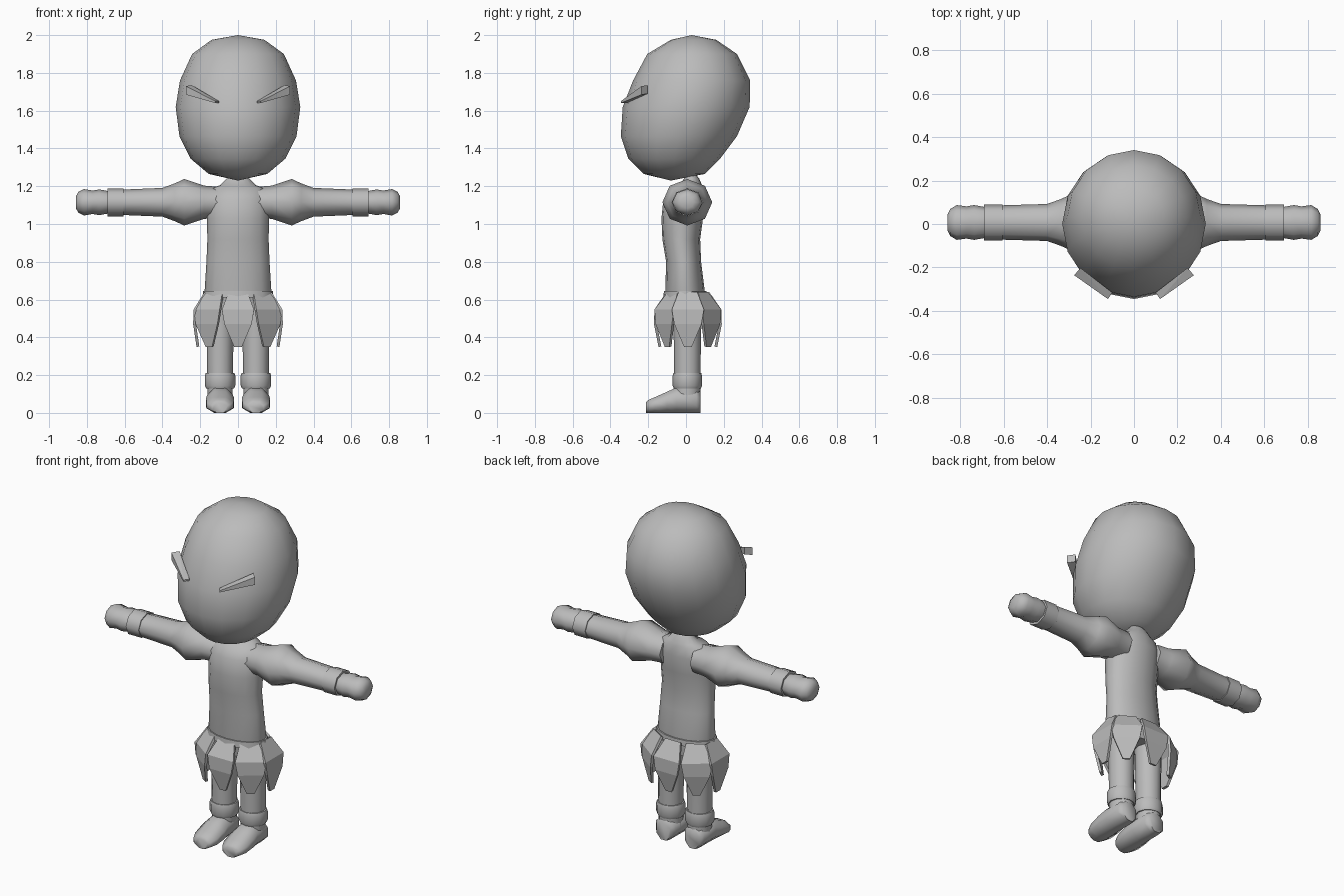
import bpy, bmesh
from math import sin, cos, pi, radians
from mathutils import Vector

cube = bpy.data.objects.get("Cube")
if cube:
    bpy.data.objects.remove(cube, do_unlink=True)

# One plain grey clay material
grey = bpy.data.materials.new("clay_grey")
grey.use_nodes = True
colour = (0.5, 0.5, 0.5, 1)
grey.diffuse_color = colour
grey.node_tree.nodes["Principled BSDF"].inputs["Base Color"].default_value = colour


def finish(name, bm, smooth_angle=None, mirror=False):
    """Turn a bmesh into a linked, shaded object."""
    bmesh.ops.remove_doubles(bm, verts=bm.verts[:], dist=0.0005)
    bmesh.ops.recalc_face_normals(bm, faces=bm.faces[:])
    mesh = bpy.data.meshes.new(name)
    bm.to_mesh(mesh)
    bm.free()
    mesh.materials.append(grey)
    obj = bpy.data.objects.new(name, mesh)
    bpy.context.collection.objects.link(obj)
    if smooth_angle:
        bpy.ops.object.select_all(action='DESELECT')
        obj.select_set(True)
        bpy.context.view_layer.objects.active = obj
        bpy.ops.object.shade_smooth_by_angle(angle=radians(smooth_angle))
    if mirror:
        obj.modifiers.new("mirror", 'MIRROR')
    return obj


def loft(name, axis, rings, sides, mirror=False, phase=0.0, smooth_angle=60):
    """Skin elliptical rings (position, centre a, radius a, centre b, radius b)."""
    bm = bmesh.new()
    loops = []
    grow = 1 / cos(phase * 2 * pi / sides)
    for t, ca, ra, cb, rb in rings:
        loop = []
        for i in range(sides):
            ang = 2 * pi * (i + phase) / sides
            co = [ca + ra * grow * cos(ang), cb + rb * grow * sin(ang)]
            co.insert(axis, t)
            loop.append(bm.verts.new(co))
        loops.append(loop)
    for low, high in zip(loops, loops[1:]):
        for i in range(sides):
            j = (i + 1) % sides
            bm.faces.new((low[i], low[j], high[j], high[i]))
    for loop, ring in ((loops[0], rings[0]), (loops[-1], rings[-1])):
        if ring[2] > 0:
            bm.faces.new(loop)
    return finish(name, bm, smooth_angle, mirror)


def upright(profile):
    """Rings for a body section given as (z, half width, front y, back y)."""
    return [(z, 0, w, (f + b) / 2, (b - f) / 2) for z, w, f, b in profile]


X, Y, Z = range(3)

# Large egg-shaped head, leaning forward at the chin
loft("head", Z, upright([
    (1.23, 0, -.08, -.08),
    (1.265, .155, -.225, .10),
    (1.345, .25, -.305, .18),
    (1.465, .31, -.345, .27),
    (1.62, .33, -.335, .337),
    (1.76, .307, -.28, .34),
    (1.9, .243, -.205, .27),
    (1.975, .14, -.08, .16),
    (2, 0, .03, .03),
]), 16, smooth_angle=80)

# Torso and neck
loft("torso", Z, upright([
    (.54, .15, -.09, .09),
    (.64, .177, -.11, .10),
    (.8, .167, -.105, .08),
    (.92, .162, -.125, .075),
    (1.03, .165, -.13, .09),
    (1.13, .168, -.12, .10),
    (1.19, .14, -.08, .09),
    (1.205, .095, -.04, .085),
    (1.24, .06, -.01, .07),
    (1.265, .04, .01, .05),
]), 16)

# Waistband
loft("waistband", Z, upright([
    (.61, .187, -.12, .11),
    (.645, .184, -.117, .108),
]), 16)

# Arms with puffed shoulders and mitten hands: (x, depth, height)
arm = [(.1, .1, .082), (.18, .105, .088), (.285, .132, .123), (.335, .108, .1),
       (.4, .085, .076), (.64, .078, .066)]
hand = [(.66, .07, .058), (.69, .072, .06), (.735, .08, .068), (.77, .074, .062),
        (.815, .08, .07), (.845, .062, .055), (.858, .035, .032)]
cuff = [(.605, .083, .074), (.69, .083, .074)]
for name, rows in (("arms", arm), ("hands", hand), ("wrist_cuffs", cuff)):
    loft(name, X, [(x, .007, d, 1.115, h) for x, d, h in rows], 8, mirror=True)

# Legs and boot cuffs: (z, half width, half depth)
leg = [(.07, .066, .068), (.2, .068, .07), (.4, .071, .072), (.6, .075, .08)]
boot_cuff = [(.13, .074, .072), (.145, .081, .078), (.195, .081, .078), (.21, .076, .074)]
for name, rows in (("legs", leg), ("boot_cuffs", boot_cuff)):
    loft(name, Z, [(z, .095, w, .007, d) for z, w, d in rows], 12, mirror=True)

# Boots, heel to toe: (y, half width, height)
boot = [(.078, .045, .11), (.055, .064, .13), (-.05, .068, .135),
        (-.1, .074, .112), (-.165, .072, .083), (-.2, .058, .068), (-.212, .04, .055)]
loft("boots", Y, [(y, .095, w, h / 2, h / 2) for y, w, h in boot],
     8, mirror=True, phase=.5)

# Skirt of eight pointed leaves: (z, half width, x radius, y radius)
leaf_rows = [(.635, .05, .172, .108), (.545, .085, .228, .17),
             (.47, .072, .23, .172), (.35, .02, .212, .148)]
for n in range(8):
    ang = n * pi / 4
    bm = bmesh.new()
    pairs = []
    for z, w, rx, ry in leaf_rows:
        centre = Vector((rx * cos(ang), .01 + ry * sin(ang), z))
        side = Vector((-rx * sin(ang), ry * cos(ang), 0)).normalized() * w
        pairs.append([bm.verts.new(centre - side), bm.verts.new(centre + side)])
    for (a, b), (c, d) in zip(pairs, pairs[1:]):
        bm.faces.new((a, b, d, c))
    leaf = finish(f"skirt_leaf_{n + 1}", bm)
    solid = leaf.modifiers.new("thickness", 'SOLIDIFY')
    solid.thickness = .015
    solid.offset = 0

# Slanted wedge eyebrows
bm = bmesh.new()
for x, y, low, high in ((.1, -.315, 1.64, 1.65), (.12, -.345, 1.64, 1.65),
                        (.245, -.203, 1.69, 1.735), (.276, -.235, 1.685, 1.73)):
    for z in (low, high):
        bm.verts.new((x, y, z))
bmesh.ops.convex_hull(bm, input=bm.verts[:])
finish("eyebrows", bm, mirror=True)
